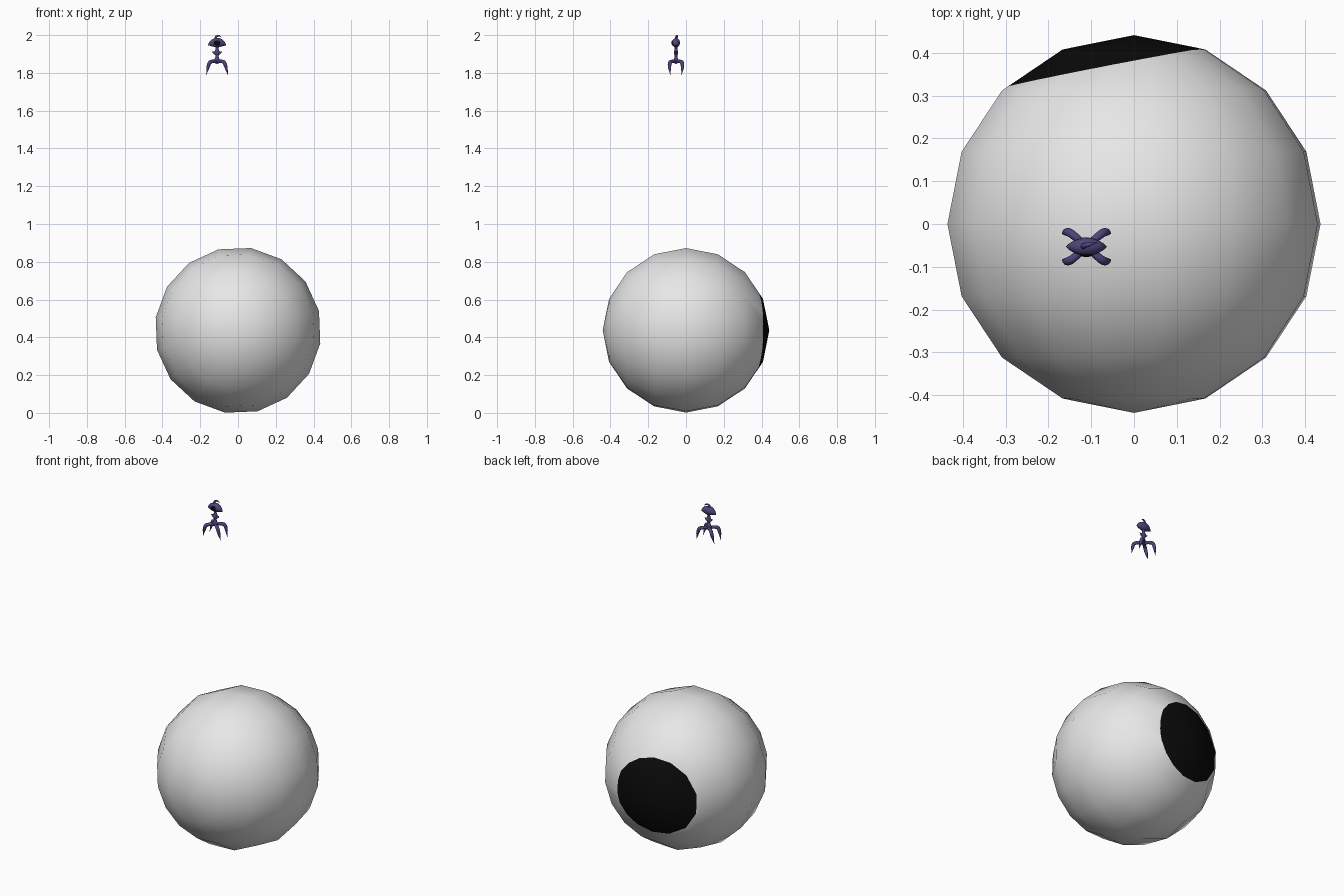
import bpy, bmesh, math
from mathutils import Vector, Matrix

old = bpy.data.objects.get("Cube")
if old:
    bpy.data.objects.remove(old, do_unlink=True)


def material(name, color):
    m = bpy.data.materials.new(name)
    m.diffuse_color = (*color, 1)
    m.use_nodes = True
    m.node_tree.nodes["Principled BSDF"].inputs["Base Color"].default_value = (*color, 1)
    return m


WHITE = material("ball white", (0.8, 0.8, 0.8))
BLACK = material("pupil black", (0.003, 0.003, 0.003))
PURPLE = material("skin purple", (0.075, 0.06, 0.2))
BODY = Vector((-0.111, -0.053, 0))   # vertical axis of the small creature


def finish(bm, name, *mats):
    bmesh.ops.recalc_face_normals(bm, faces=bm.faces)
    for f in bm.faces:
        f.smooth = True
    me = bpy.data.meshes.new(name)
    bm.to_mesh(me)
    bm.free()
    for m in mats:
        me.materials.append(m)
    ob = bpy.data.objects.new(name, me)
    bpy.context.collection.objects.link(ob)
    return ob


def smooth_path(pts, steps=4):
    """Catmull-Rom through (x, y, z, radius) points."""
    p = [Vector(q) for q in pts]
    p = [2 * p[0] - p[1]] + p + [2 * p[-1] - p[-2]]
    out = []
    for a, b, c, d in zip(p, p[1:], p[2:], p[3:]):
        for i in range(steps):
            t = i / steps
            out.append(0.5 * (2 * b + (c - a) * t + (2 * a - 5 * b + 4 * c - d) * t ** 2
                              + (3 * b - a - 3 * c + d) * t ** 3))
    return out + [p[-2]]


def tube(name, pts, flat=1.0, sides=12):
    """Round tapered tube along a path, flattened in y, set on the creature axis."""
    path = smooth_path(pts)
    bm = bmesh.new()
    rings = []
    for i, q in enumerate(path):
        a, b = path[max(i - 1, 0)], path[min(i + 1, len(path) - 1)]
        tangent = (b - a).to_3d().normalized()
        ref = Vector((0, 1, 0)) if abs(tangent.y) < 0.9 else Vector((1, 0, 0))
        u = tangent.cross(ref).normalized()
        v = tangent.cross(u)
        r = max(q.w, 0.0005)
        ring = []
        for k in range(sides):
            ang = math.tau * k / sides
            co = q.to_3d() + r * (math.cos(ang) * u + math.sin(ang) * v)
            co.y *= flat
            ring.append(bm.verts.new(co + BODY))
        rings.append(ring)
    for a, b in zip(rings, rings[1:]):
        for k in range(sides):
            n = (k + 1) % sides
            bm.faces.new((a[k], a[n], b[n], b[k]))
    bm.faces.new(rings[0])
    bm.faces.new(rings[-1])
    return finish(bm, name, PURPLE)


# Large ball with its pole facing the back
R, CENTRE = 0.441, Vector((0, 0, 0.437))
bm = bmesh.new()
bmesh.ops.create_uvsphere(bm, u_segments=16, v_segments=8, radius=R)
bm.transform(Matrix.Translation(CENTRE) @ Matrix.Rotation(math.radians(-90), 4, "X")
             @ Matrix.Rotation(math.radians(-13.5), 4, "Z"))
# Pupil cut into the back of the ball
axis = Vector((-0.19, 0.98, -0.017)).normalized()
cut = CENTRE + axis * 0.371
bmesh.ops.bisect_plane(bm, geom=bm.verts[:] + bm.edges[:] + bm.faces[:],
                       plane_co=cut, plane_no=axis)
for f in bm.faces:
    f.material_index = int((f.calc_center_median() - cut).dot(axis) > 0)
finish(bm, "eye_ball", WHITE, BLACK)

# Creature head, pointed to both sides
half = [(0.048, 0, 1.946, 0), (0.037, 0, 1.952, 0.011), (0.02, 0, 1.958, 0.021)]
tube("head", half + [(0, 0, 1.96, 0.025)] + [(-x, y, z, r) for x, y, z, r in reversed(half)], 0.86)

# Curled horn
tube("horn", [(-0.008, 0, 1.975, 0.007), (-0.004, 0.003, 1.992, 0.006),
              (0.01, 0.006, 1.997, 0.004), (0.024, 0.01, 1.987, 0)])

# Body with neck, waist and hips
tube("body", [(0, 0, 1.945, 0.012), (0, 0, 1.928, 0.008), (0, 0, 1.908, 0.014),
              (0, 0, 1.887, 0.008), (0, 0, 1.863, 0.016), (0, 0, 1.846, 0)], 0.85)

# Short side points on the chest
tube("shoulders", [(-0.027, 0, 1.913, 0), (-0.014, 0, 1.907, 0.008), (0, 0, 1.905, 0.011),
                   (0.014, 0, 1.907, 0.008), (0.027, 0, 1.913, 0)], 0.9)

# Four arched, pointed legs
for sx, side in ((1, "left"), (-1, "right")):
    for sy, end in ((-1, "front"), (1, "back")):
        tube(f"{end}_{side}_leg",
             [(0, 0, 1.858, 0.009), (sx * 0.02, sy * 0.018, 1.861, 0.009),
              (sx * 0.038, sy * 0.032, 1.855, 0.010), (sx * 0.048, sy * 0.034, 1.828, 0.008),
              (sx * 0.057, sy * 0.03, 1.79, 0)])

# Dark eye on the front of the head
bm = bmesh.new()
bmesh.ops.create_uvsphere(bm, u_segments=16, v_segments=8, radius=1)
bm.transform(Matrix.Translation(BODY + Vector((0, -0.018, 1.959)))
             @ Matrix.Diagonal((0.016, 0.006, 0.014, 1)))
finish(bm, "head_eye", BLACK)
